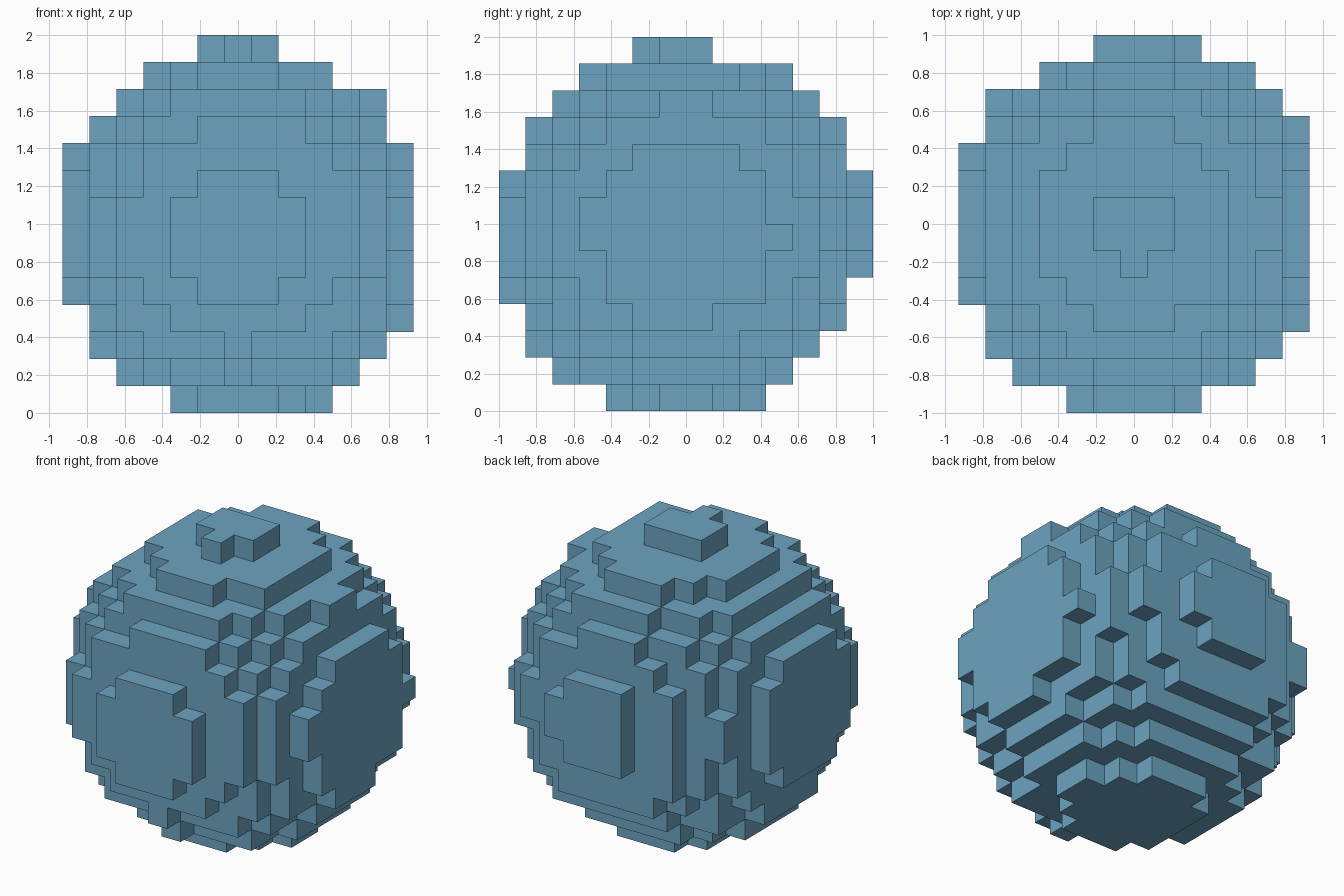
import bpy
import bmesh
from itertools import product
from mathutils import Vector

if "Cube" in bpy.data.objects:
    bpy.data.objects.remove(bpy.data.objects["Cube"], do_unlink=True)

# Block grid: 13 x 14 x 14 blocks, slightly off-centre ball
COUNT = (13, 14, 14)
BLOCK = 2 / 14
ORIGIN = Vector((-6.5, -7, 0))
CENTRE = Vector((0.1, -0.08, 6.74))
RADIUS_SQ = 47.74


def filled(cell):
    """A block is solid when its middle lies inside the ball."""
    middle = ORIGIN + Vector(cell) + Vector((0.5, 0.5, 0.5))
    return (middle - CENTRE).length_squared < RADIUS_SQ


solid = {c for c in product(*(range(n) for n in COUNT)) if filled(c)}

# Outer skin: one square wherever a solid block meets empty space
bm = bmesh.new()
corners = {}


def corner(point):
    key = tuple(point)
    if key not in corners:
        corners[key] = bm.verts.new((ORIGIN + Vector(key)) * BLOCK)
    return corners[key]


for cell in solid:
    for axis, side in product(range(3), (0, 1)):
        neighbour = list(cell)
        neighbour[axis] += 2 * side - 1
        if tuple(neighbour) in solid:
            continue
        u, v = (axis + 1) % 3, (axis + 2) % 3
        ring = []
        for du, dv in ((0, 0), (1, 0), (1, 1), (0, 1)):
            p = list(cell)
            p[axis] += side
            p[u] += du
            p[v] += dv
            ring.append(corner(p))
        bm.faces.new(ring if side else ring[::-1])

mesh = bpy.data.meshes.new("block_ball")
bm.to_mesh(mesh)
bm.free()
ball = bpy.data.objects.new("block_ball", mesh)
bpy.context.collection.objects.link(ball)

# Flat blue colour
blue = bpy.data.materials.new("soft_blue")
blue.use_nodes = True
colour = (0.15, 0.37, 0.53, 1)
blue.diffuse_color = colour
blue.node_tree.nodes["Principled BSDF"].inputs["Base Color"].default_value = colour
mesh.materials.append(blue)
